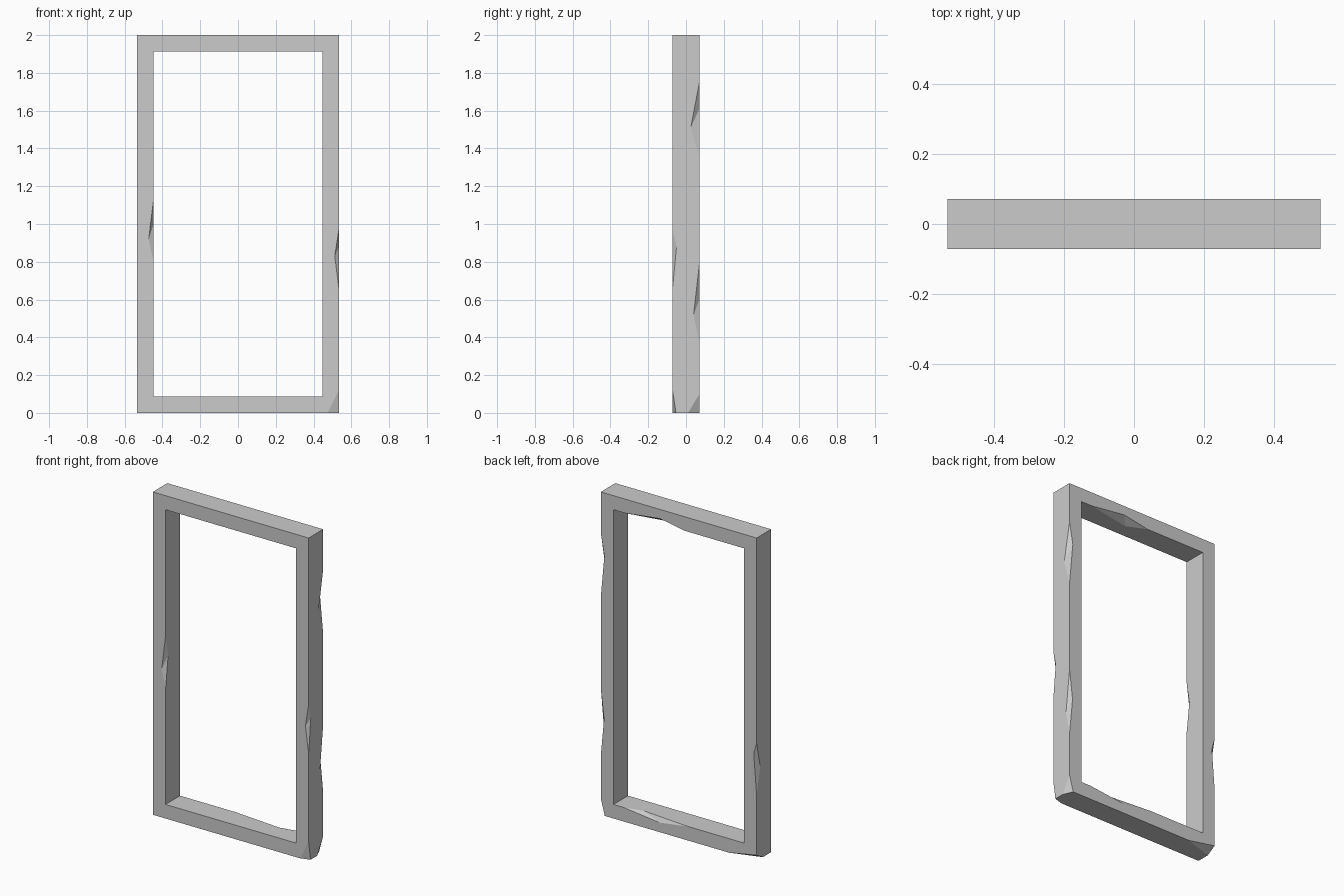
import bpy
import bmesh
from mathutils import Vector

default = bpy.data.objects.get("Cube")
if default:
    bpy.data.objects.remove(default, do_unlink=True)

W, D, H = 0.534, 0.071, 2.0   # half width, half depth, height
T = 0.087                     # bar thickness
IN = W - T                    # inner half width


def make_material(name, rgb):
    mat = bpy.data.materials.new(name)
    mat.use_nodes = True
    mat.diffuse_color = (*rgb, 1)
    mat.node_tree.nodes["Principled BSDF"].inputs["Base Color"].default_value = (*rgb, 1)
    return mat


def add_object(name, bm):
    bmesh.ops.recalc_face_normals(bm, faces=bm.faces)
    mesh = bpy.data.meshes.new(name)
    bm.to_mesh(mesh)
    bm.free()
    obj = bpy.data.objects.new(name, mesh)
    bpy.context.collection.objects.link(obj)
    return obj


# Rectangular frame: a square section carried round four mitred corners
bm = bmesh.new()
rings = []
for sx, top in ((-1, 0), (1, 0), (1, 1), (-1, 1)):
    ring = []
    for inset, y in ((0, -D), (0, D), (T, D), (T, -D)):
        z = H - inset if top else inset
        ring.append(bm.verts.new((sx * (W - inset), y, z)))
    rings.append(ring)
for i in range(4):
    a, b = rings[i], rings[(i + 1) % 4]
    for j in range(4):
        k = (j + 1) % 4
        bm.faces.new((a[j], a[k], b[k], b[j]))
frame = add_object("frame", bm)
frame.data.materials.append(make_material("plain grey", (0.6, 0.6, 0.6)))

# Worn chips: each is a thin tetrahedron cut out of an edge or corner
cutters = bmesh.new()


def chip(points, on_cut):
    """Add a tetrahedron grown about the middle of its cut points."""
    pts = [Vector(p) for p in points]
    mid = sum(pts[:on_cut], Vector()) / on_cut
    verts = [cutters.verts.new(mid + (p - mid) * 1.1) for p in pts]
    for skip in range(4):
        cutters.faces.new([v for n, v in enumerate(verts) if n != skip])


def post_chip(x, y, low, high, dx, zx, dy, zy):
    chip([(x + dx, y, zx), (x, y + dy, zy), (x, y, low), (x, y, high)], 2)


def rail_chip(z, y, left, right, dz, xz, dy, xy):
    chip([(xz, y, z + dz), (xy, y + dy, z), (left, y, z), (right, y, z)], 2)


def corner_chip(x, y, dx, dy, dz):
    chip([(x + dx, y, 0), (x, y + dy, 0), (x, y, dz), (x, y, 0)], 3)


# Post edges
post_chip(W, D, 1.35, 1.75, -0.024, 1.61, -0.046, 1.51)
post_chip(W, D, 0.37, 0.79, -0.022, 0.60, -0.031, 0.52)
post_chip(W, -D, 0.66, 0.97, -0.022, 0.83, 0.021, 0.88)
post_chip(-IN, -D, 0.80, 1.13, -0.026, 0.92, 0.025, 1.0)
post_chip(-W, D, 0.40, 0.73, 0.02, 0.66, -0.035, 0.57)
# Inner rail edges
rail_chip(T, D, 0.38, -0.065, -0.028, 0.13, -0.028, 0.26)
rail_chip(H - T, D, 0.37, -0.04, 0.03, 0.13, -0.055, 0.08)
# Bottom corners
corner_chip(W, -D, -0.06, 0.018, 0.12)
corner_chip(W, D, -0.027, -0.06, 0.10)
corner_chip(-W, D, 0.19, -0.06, 0.035)

cutter = add_object("chip_cutter", cutters)
cutter.hide_render = True

mod = frame.modifiers.new("chips", "BOOLEAN")
mod.operation = "DIFFERENCE"
mod.solver = "EXACT"
mod.object = cutter
bpy.context.view_layer.objects.active = frame
frame.select_set(True)
bpy.ops.object.modifier_apply(modifier=mod.name)
bpy.data.objects.remove(cutter, do_unlink=True)
